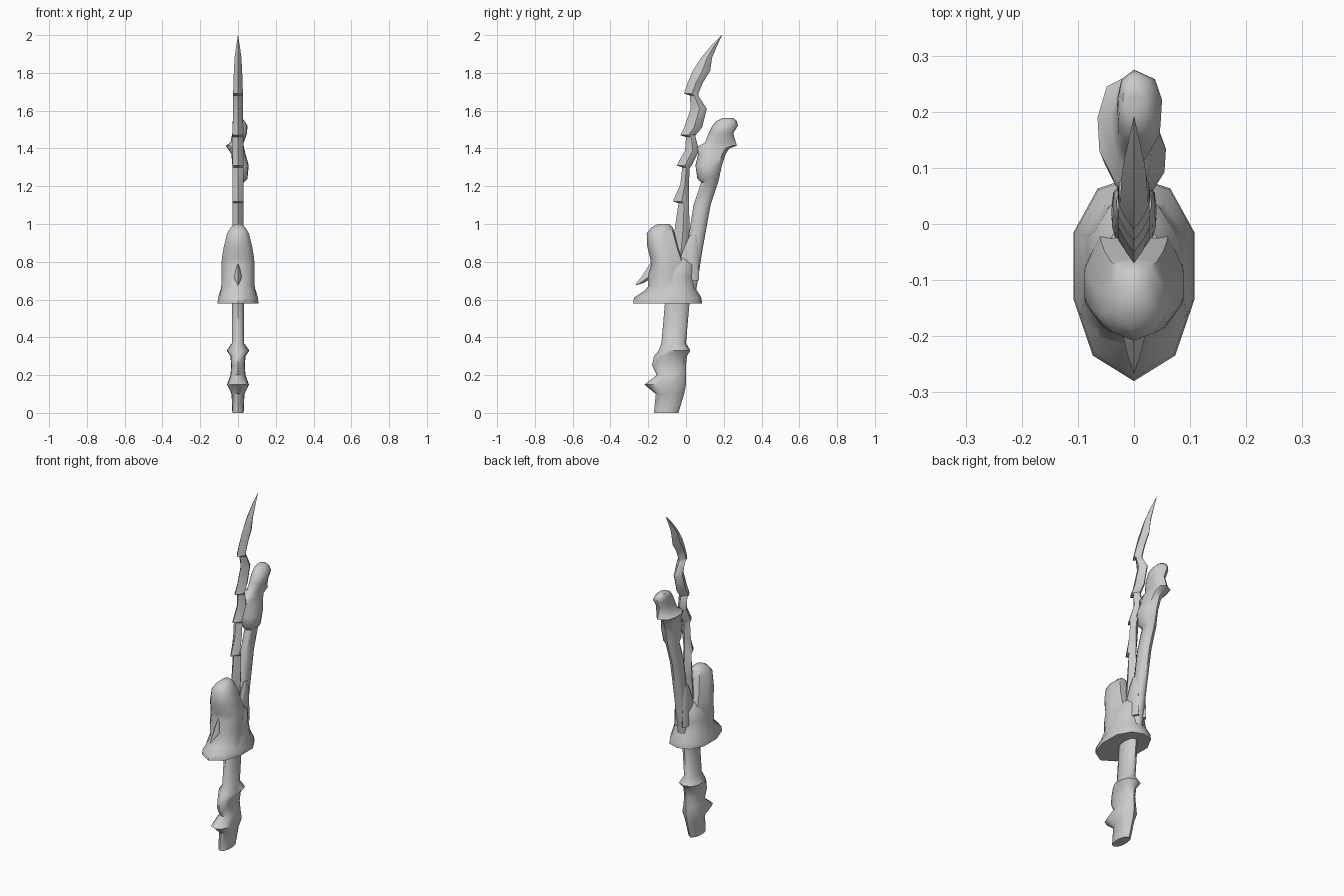
import bpy
import bmesh
import math

cube = bpy.data.objects.get("Cube")
if cube:
    bpy.data.objects.remove(cube, do_unlink=True)

grey = bpy.data.materials.new("stone grey")
grey.use_nodes = True
tone = (0.6, 0.6, 0.6, 1)
grey.diffuse_color = tone
grey.node_tree.nodes["Principled BSDF"].inputs["Base Color"].default_value = tone

UNIT = 0.01  # section tables are in hundredths

# Half outlines (x, y), front to back, each within one unit
OVAL = [(0, -1), (.6, -.85), (.95, -.4), (1, .2), (.75, .75), (0, 1)]
POINTED = [(0, -1), (.68, -.75), (1, -.2), (1, .45), (.6, .88), (0, 1)]
HOOD = [(0, -1), (.65, -.8), (1, -.4), (1, .2), (.7, .9), (0, 1)]
LENS = [(0, -1), (.55, -.5), (1, .1), (.6, .6), (0, 1)]


def loft(name, half, sections, angle=50):
    """Skin sections (z, front, back, left extent, right extent) with one outline."""
    outline = half + [(-x, y) for x, y in half[-2:0:-1]]
    bm = bmesh.new()
    rings = []
    for z, front, back, *wide in sections:
        plus, minus = wide[0], wide[-1]
        mid, depth = (front + back) / 2, (back - front) / 2
        rings.append([bm.verts.new(((x * (plus if x > 0 else minus)) * UNIT,
                                    (mid + y * depth) * UNIT, z * UNIT))
                      for x, y in outline])
    count = len(outline)
    for low, high in zip(rings, rings[1:]):
        for i in range(count):
            j = (i + 1) % count
            bm.faces.new((low[i], low[j], high[j], high[i]))
    bm.faces.new(rings[0][::-1])
    bm.faces.new(rings[-1])
    bmesh.ops.remove_doubles(bm, verts=bm.verts, dist=0.0002)
    bmesh.ops.recalc_face_normals(bm, faces=bm.faces)
    mesh = bpy.data.meshes.new(name)
    bm.to_mesh(mesh)
    bm.free()
    mesh.materials.append(grey)
    obj = bpy.data.objects.new(name, mesh)
    bpy.context.collection.objects.link(obj)
    bpy.ops.object.select_all(action='DESELECT')
    obj.select_set(True)
    bpy.context.view_layer.objects.active = obj
    bpy.ops.object.shade_smooth_by_angle(angle=math.radians(angle))
    return obj


# Grip with two knuckled bulges
loft("grip", OVAL, [
    (0, -17, -4, 3), (10, -16, -1, 3.4), (15, -22, 0, 5.8),
    (20, -15.5, 0, 4), (25, -18, 0, 3.6), (30, -17, .5, 4),
    (33, -14.5, 2.3, 6), (37, -13, 0, 3.2), (60, -11, 2, 3.2)])

# Flared guard
loft("guard", POINTED, [
    (58, -28, 8.5, 10.8), (61, -27.5, 8.2, 10.6), (66, -20, 5, 9),
    (72, -19, 4, 8.3), (78, -17, 4.5, 7.2), (82, -14, 2, 4)])

# Rounded hood rising at the front of the guard
loft("hood", HOOD, [
    (62, -24, 3, 9.5), (67, -20, 2, 8.8), (73, -20.5, 0, 8.6),
    (78, -18.5, -1, 8.8), (82, -19, -2, 8.5), (88, -20.5, -4, 7.5),
    (95, -20.8, -6, 5.8), (98, -18.5, -7, 4), (100, -15, -9, 1.8)])

# Small downturned spike on the hood
loft("front_spike", LENS, [
    (67.5, -26.6, -26.3, .1), (69, -26, -22, 1), (72, -23.5, -17, 2),
    (76, -21, -17, 1.2), (79, -19, -17, .2)])

# Rounded lugs either side of the rod foot
for side in (1, -1):
    lug = loft("left_lug" if side > 0 else "right_lug", OVAL, [
        (70, -4, 7, 1.6), (82, -3, 6.5, 1.5), (90, 0, 6.5, 1.2),
        (94, 2, 5.5, .6)])
    lug.location.x = side * 0.025

# Leaning rear rod with uneven knots at its tip
loft("rear_rod", OVAL, [
    (62, -3, 5, 3), (85, 0, 8.5, 3), (110, 4, 13, 3), (122, 8, 17, 3),
    (124, 6, 17.5, 5, 3), (131, 5, 19, 5.7, 3), (137, 6.5, 21, 4, 3.5),
    (140, 5.5, 23, 3.2, 5.5), (141.5, 7, 27, 3, 6.5), (143, 10, 26.5, 3, 4),
    (148, 12, 25, 4.8, 3), (152, 14, 27.5, 5, 3), (154.5, 16, 27, 3.5, 2.8),
    (156, 19, 25, 2)])

# Serrated blade: each tooth flares, then steps in sharply
loft("blade", LENS, [
    (75, -8, 0, 2.8), (97, -6, 2, 2.8), (111, -4, 1.5, 2.8),
    (112, -7, 1.5, 2.8), (121, -3, 1.5, 2.8), (130, -2, 2, 2.8),
    (131, -5, 3, 2.8), (139, -.5, 7, 2.8), (146, 0, 5, 2.8),
    (147, -3, 5, 2.8), (151, -1, 8.5, 2.8), (161, 2.5, 11, 2.7),
    (168, 2, 6.5, 2.6), (169, -1, 6.5, 2.6), (175, 1, 9, 2.4),
    (181, 3.5, 12.8, 2.2), (188, 8, 13.8, 1.8), (194, 13, 16.3, 1),
    (200, 19, 19.1, .05)], 35)
